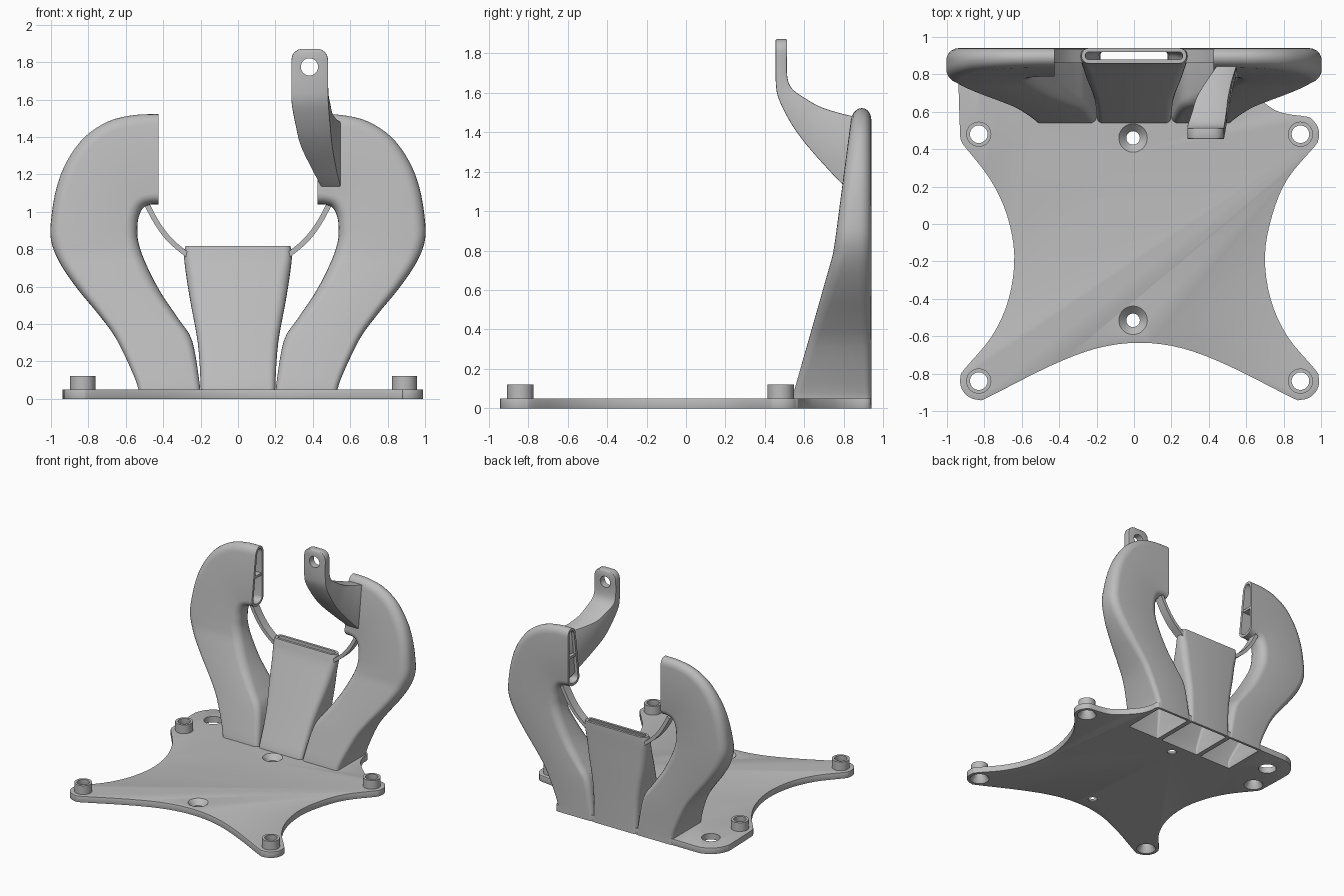
import bpy, bmesh, math
from mathutils import Vector

cube = bpy.data.objects.get("Cube")
if cube:
    bpy.data.objects.remove(cube, do_unlink=True)

grey = bpy.data.materials.new("light grey plastic")
grey.use_nodes = True
colour = (0.5, 0.5, 0.5, 1)
grey.diffuse_color = colour
grey.node_tree.nodes["Principled BSDF"].inputs["Base Color"].default_value = colour


def finish(name, bm):
    bmesh.ops.recalc_face_normals(bm, faces=bm.faces)
    mesh = bpy.data.meshes.new(name)
    bm.to_mesh(mesh)
    bm.free()
    mesh.materials.append(grey)
    ob = bpy.data.objects.new(name, mesh)
    bpy.context.collection.objects.link(ob)
    return ob


def activate(ob):
    bpy.ops.object.select_all(action='DESELECT')
    ob.select_set(True)
    bpy.context.view_layer.objects.active = ob


def smooth(ob, angle=38):
    activate(ob)
    bpy.ops.object.shade_smooth_by_angle(angle=math.radians(angle))


def bevel(ob, width, angle):
    activate(ob)
    mod = ob.modifiers.new("Bevel", 'BEVEL')
    mod.width, mod.segments = width, 2
    mod.limit_method, mod.angle_limit = 'ANGLE', math.radians(angle)
    bpy.ops.object.modifier_apply(modifier=mod.name)


def combine(ob, other, operation):
    activate(ob)
    mod = ob.modifiers.new("Boolean", 'BOOLEAN')
    mod.solver, mod.operation, mod.object = 'EXACT', operation, other
    bpy.ops.object.modifier_apply(modifier=mod.name)
    bpy.data.objects.remove(other, do_unlink=True)


def spline(points, steps, closed=False):
    """Catmull-Rom curve through points of any dimension."""
    n, out = len(points), []
    get = lambda i: Vector(points[i % n] if closed else points[max(0, min(n - 1, i))])
    for i in range(n if closed else n - 1):
        a, b, c, d = (get(i + k) for k in (-1, 0, 1, 2))
        for s in range(steps):
            t = s / steps
            out.append(0.5 * (2 * b + (c - a) * t + (2 * a - 5 * b + 4 * c - d) * t ** 2
                              + (3 * b - a - 3 * c + d) * t ** 3))
    return out if closed else out + [get(n - 1)]


def loft(name, rings, ring_cyclic=False):
    """Skin rings of points; the rings either close on themselves or get capped."""
    bm = bmesh.new()
    rows = [[bm.verts.new(p) for p in ring] for ring in rings]
    pairs = list(zip(rows, rows[1:]))
    if ring_cyclic:
        pairs.append((rows[-1], rows[0]))
    else:
        bm.faces.new(rows[0])
        bm.faces.new(rows[-1])
    for r, q in pairs:
        for i in range(len(r)):
            j = (i + 1) % len(r)
            bm.faces.new((r[i], r[j], q[j], q[i]))
    return finish(name, bm)


def cone(name, x, y, r1, r2, z0, z1, sides=40):
    turn = [2 * math.pi * i / sides for i in range(sides)]
    return loft(name, [[(x + r * math.cos(a), y + r * math.sin(a), z) for a in turn]
                       for r, z in ((r1, z0), (r2, z1))])


def box(name, x0, x1, y0, y1, z0, z1):
    return loft(name, [[(x0, y0, z), (x1, y0, z), (x1, y1, z), (x0, y1, z)] for z in (z0, z1)])


def arc(cx, cy, r, a0, a1, n=7):
    angles = [math.radians(a0 + (a1 - a0) * i / (n - 1)) for i in range(n)]
    return [(cx + r * math.cos(a), cy + r * math.sin(a)) for a in angles]


# Base plate with concave sides and a rear lobe
outline = (arc(-.83, -.84, .1, 140, 300)
           + [(-.45, -.76), (-.2, -.665), (.03, -.635), (.26, -.665), (.51, -.76)]
           + arc(.89, -.84, .1, -120, 40)
           + [(.82, -.6), (.73, -.4), (.7, -.17), (.74, .05), (.82, .24)]
           + arc(.89, .48, .1, -40, 70)
           + [(.75, .61), (.6, .75), (.55, .85), (.53, .935), (.4, .935), (-.5, .935)]
           + arc(-.75, .747, .188, 90, 180)
           + arc(-.83, .48, .1, 180, 220)
           + [(-.77, .24), (-.68, .05), (-.64, -.17), (-.67, -.4), (-.76, -.6)])
edge = [(p.x, min(p.y, .937)) for p in spline(outline, 4, True)]
plate = loft("base_plate", [[(x, y, z) for x, y in edge] for z in (0, .05)])
bevel(plate, .008, 60)

# Corner bosses, screw holes, cable hole and duct inlets
corners = [(x, y) for x in (-.83, .89) for y in (-.84, .48)]
for x, y in corners:
    combine(plate, cone("boss", x, y, .067, .067, .03, .122), 'UNION')
for x, y in corners:
    combine(plate, cone("bore", x, y, .047, .047, -.1, .2), 'DIFFERENCE')
    combine(plate, cone("recess", x, y, .079, .047, -.005, .04), 'DIFFERENCE')
for y in (.46, -.515):
    combine(plate, cone("screw_hole", -.005, y, .036, .036, -.1, .2), 'DIFFERENCE')
    combine(plate, cone("countersink", -.005, y, .036, .078, .008, .052), 'DIFFERENCE')
combine(plate, cone("cable_hole", -.75, .745, .07, .07, -.1, .2), 'DIFFERENCE')
for x0, x1 in ((-.523, -.212), (-.188, .188), (.212, .523)):
    combine(plate, box("inlet", x0, x1, .55, .928, -.1, .2), 'DIFFERENCE')
smooth(plate)

BACK, WALL = .94, .02


def front_line(table):
    """Front y of a duct as a piecewise-linear function of height."""
    def at(z):
        for (z0, y0), (z1, y1) in zip(table, table[1:]):
            if z <= z1:
                return y0 + (y1 - y0) * (z - z0) / (z1 - z0)
        return table[-1][1]
    return at


def section(a, b, front, wall, radius):
    """Rounded rectangle spanning a to b in x and z, and front to back in y."""
    span = b - a
    length = span.length
    depth = BACK - (front(a.y) + front(b.y)) / 2 - 2 * wall
    width = length - 2 * wall
    r = max(.008, min(radius - wall, .46 * depth))
    ring = []
    for cu, cv, start in ((width - r, depth - r, 0), (r, depth - r, 90),
                          (r, r, 180), (width - r, r, 270)):
        for u, v in arc(cu, cv, r, start, start + 90, 6):
            p = a + span * ((u + wall) / length)
            y0 = front(p.y) + wall
            ring.append((p.x, y0 + (BACK - wall - y0) * v / depth, p.y))
    return ring


def duct(name, stations, front):
    """Hollow duct, open at both ends; stations hold two side points in x and z."""
    path = spline(stations, 4)
    skins = []
    for wall in (0, WALL):
        skins.append([section(Vector(s[:2]), Vector(s[2:]), front, wall,
                              .025 + .04 * min(1, i / 16)) for i, s in enumerate(path)])
    smooth(loft(name, skins[0] + skins[1][::-1], True))


# Centre duct
halves = [(.2, 0), (.2, .08), (.215, .3), (.26, .55), (.288, .75), (.28, .818)]
duct("centre_duct", [(-h, z, h, z) for h, z in halves],
     front_line([(0, .535), (.06, .54), (.75, .84), (.82, .86)]))

# Curved side ducts with mouth dividers, and the thin links to the centre duct
side = [(.2, 0, .535, 0), (.205, .08, .54, .08), (.245, .31, .645, .31),
        (.32, .43, .745, .45), (.42, .58, .86, .59), (.5, .74, .955, .73),
        (.535, .85, 1, .85), (.537, .93, .998, .97), (.53, .975, .97, 1.13),
        (.515, 1.01, .915, 1.27), (.495, 1.03, .82, 1.40), (.47, 1.038, .69, 1.485),
        (.45, 1.04, .55, 1.518), (.425, 1.04, .425, 1.522)]
side_front = front_line([(0, .535), (.06, .54), (.78, .745), (.88, .76), (1.53, .845)])
link = spline([(.49, 1.045), (.43, .935), (.36, .845), (.265, .765)], 5)
for s, label in ((-1, "right"), (1, "left")):
    duct(label + "_duct", [(s * a, b, s * c, d) for a, b, c, d in side], side_front)
    x0, x1 = sorted((s * .43, s * .62))
    box(label + "_mouth_divider", x0, x1, .83, .93, 1.27, 1.29)
    rings = []
    for i, p in enumerate(link):
        t = (link[min(i + 1, len(link) - 1)] - link[max(i - 1, 0)]).normalized()
        n = Vector((-t.y, t.x)) * .014
        rings.append([(s * q.x, y, q.y) for q, y in
                      ((p - n, .86), (p + n, .86), (p + n, .932), (p - n, .932))])
    smooth(loft(label + "_link", rings))

# Mounting arm: lower y z, upper y z, then left and right x
tab = []
for a in (88, 65, 45, 25, 0):
    c, z = .06 * (1 - math.cos(math.radians(a))), 1.812 + .06 * math.sin(math.radians(a))
    tab.append((.455, z, .513, z, .285 + c, .482 - c))
sweep = [(.455, 1.66, .513, 1.69, .285, .482), (.47, 1.57, .535, 1.625, .288, .485),
         (.53, 1.45, .6, 1.575, .31, .495), (.6, 1.35, .68, 1.53, .335, .505),
         (.7, 1.235, .77, 1.5, .39, .525), (.8, 1.13, .85, 1.48, .445, .55),
         (.87, 1.08, .89, 1.465, .465, .56)]
stations = tab + spline([tab[-1]] + sweep, 5)[1:]
arm = loft("mounting_arm", [[(xl, y0, z0), (xr, y0, z0), (xr, y1, z1), (xl, y1, z1)]
                            for y0, z0, y1, z1, xl, xr in stations])
bevel(arm, .01, 50)
hole = cone("tab_hole", 0, 0, .046, .046, -.1, .1)
hole.rotation_euler.x = math.pi / 2
hole.location = (.382, .48, 1.775)
bpy.context.view_layer.update()
combine(arm, hole, 'DIFFERENCE')
smooth(arm)
